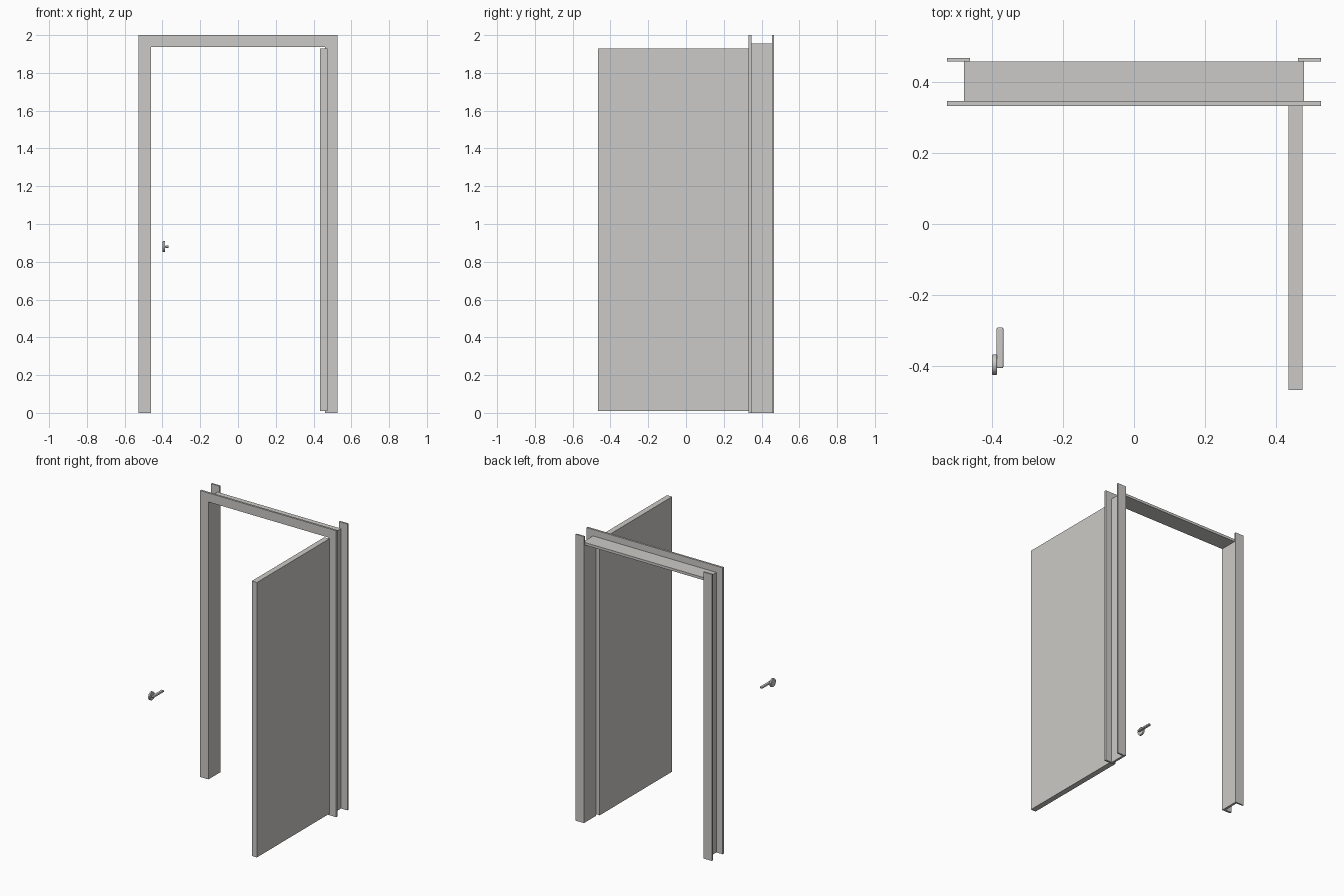
import bpy, bmesh
from mathutils import Matrix, Vector

cube = bpy.data.objects.get("Cube")
if cube:
    bpy.data.objects.remove(cube, do_unlink=True)

# One plain paint for everything
paint = bpy.data.materials.new("light warm grey")
paint.use_nodes = True
COLOUR = (0.6, 0.59, 0.57, 1)
paint.diffuse_color = COLOUR
paint.node_tree.nodes["Principled BSDF"].inputs["Base Color"].default_value = COLOUR


def finish(name, bm):
    bmesh.ops.recalc_face_normals(bm, faces=bm.faces)
    mesh = bpy.data.meshes.new(name)
    bm.to_mesh(mesh)
    bm.free()
    mesh.materials.append(paint)
    obj = bpy.data.objects.new(name, mesh)
    bpy.context.collection.objects.link(obj)
    return obj


def box(name, low, high):
    low, high = Vector(low), Vector(high)
    bm = bmesh.new()
    bmesh.ops.create_cube(bm, size=1, matrix=Matrix.Translation((low + high) / 2)
                          @ Matrix.Diagonal((*(high - low), 1)))
    return finish(name, bm)


def extruded(name, outline, y0, y1):
    """Extrude an x-z outline along y."""
    bm = bmesh.new()
    face = bm.faces.new([bm.verts.new((x, y0, z)) for x, z in outline])
    grown = bmesh.ops.extrude_face_region(bm, geom=[face])["geom"]
    bmesh.ops.translate(bm, vec=(0, y1 - y0, 0),
                        verts=[v for v in grown if isinstance(v, bmesh.types.BMVert)])
    return finish(name, bm)


def arch(outer, inner, top, under):
    half = [(outer, 0), (outer, top), (inner, under), (inner, 0)]
    return [(-outer, 0), (-outer, top), half[1], half[0], half[3], half[2],
            (-inner, under), (-inner, 0)]


def soften(obj, width, segments):
    bevel = obj.modifiers.new("rounded edges", "BEVEL")
    bevel.width = width
    bevel.segments = segments
    bevel.limit_method = "ANGLE"
    bevel.angle_limit = 0.9
    bpy.ops.object.select_all(action="DESELECT")
    obj.select_set(True)
    bpy.context.view_layer.objects.active = obj
    bpy.ops.object.shade_smooth_by_angle()


INNER, HEAD = 0.461, 1.937

# Door frame: front casing, jamb lining, and two back casing boards
extruded("front_casing", arch(0.526, INNER, 2, HEAD), 0.332, 0.346)
extruded("jamb_lining", arch(0.477, INNER, 1.955, HEAD), 0.346, 0.456)
box("back_casing_left", (INNER, 0.456, 0), (0.526, 0.467, 2))
box("back_casing_right", (-0.526, 0.456, 0), (-INNER, 0.467, 2))

# Door leaf, standing open
box("door_leaf", (0.434, -0.467, 0.01), (0.473, 0.332, 1.93))

# Handle: round rose with a lever
HANDLE_Y, HANDLE_Z = -0.395, 0.88
bm = bmesh.new()
bmesh.ops.create_cone(bm, cap_ends=True, segments=32, radius1=0.029, radius2=0.029, depth=0.013,
                      matrix=Matrix.Translation((-0.392, HANDLE_Y, HANDLE_Z))
                      @ Matrix.Rotation(1.5708, 4, "Y"))
soften(finish("handle_rose", bm), 0.002, 2)
lever = box("handle_lever", (-0.386, HANDLE_Y - 0.01, HANDLE_Z - 0.0065),
            (-0.367, -0.291, HANDLE_Z + 0.0065))
soften(lever, 0.004, 3)
